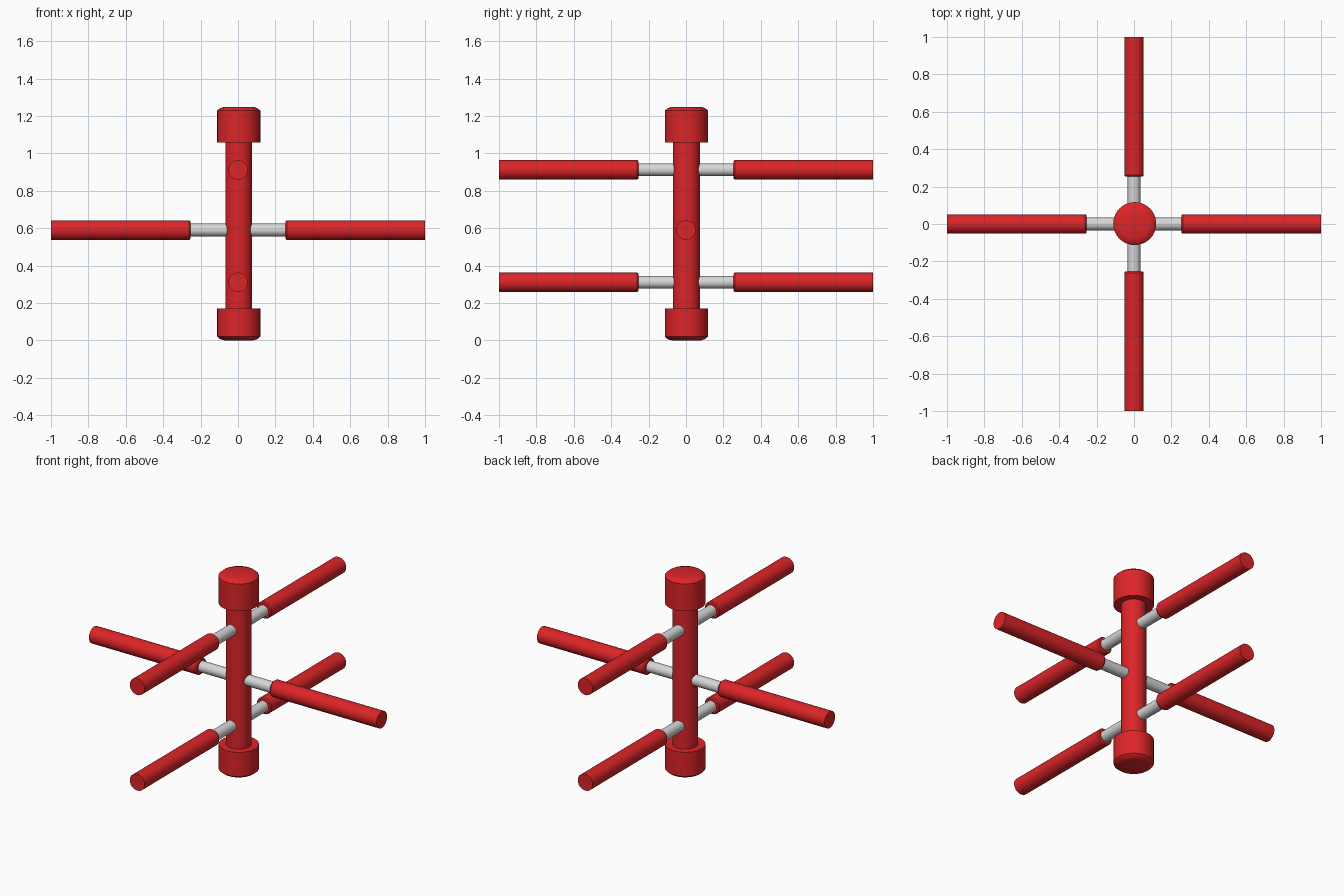
import bpy, bmesh, math
from mathutils import Matrix, Vector

if "Cube" in bpy.data.objects:
    bpy.data.objects.remove(bpy.data.objects["Cube"])


def material(name, colour):
    m = bpy.data.materials.new(name)
    m.diffuse_color = (*colour, 1)
    m.use_nodes = True
    m.node_tree.nodes["Principled BSDF"].inputs["Base Color"].default_value = m.diffuse_color
    return m


RED = material("red", (0.72, 0.018, 0.021))
GREY = material("light grey", (0.68, 0.68, 0.68))


def lathe(name, profile, mat, direction=(0, 0, 1), origin=(0, 0, 0), sides=40):
    """Spin a (radius, distance) profile about an axis and cap both ends."""
    bm = bmesh.new()
    rings = [[bm.verts.new((r * math.cos(2 * math.pi * i / sides),
                            r * math.sin(2 * math.pi * i / sides), h))
              for i in range(sides)] for r, h in profile]
    for a, b in zip(rings, rings[1:]):
        for i in range(sides):
            j = (i + 1) % sides
            bm.faces.new((a[i], a[j], b[j], b[i]))
    bm.faces.new(rings[0][::-1])
    bm.faces.new(rings[-1])
    turn = Vector((0, 0, 1)).rotation_difference(Vector(direction)).to_matrix().to_4x4()
    bm.transform(Matrix.Translation(origin) @ turn)
    bmesh.ops.recalc_face_normals(bm, faces=bm.faces)
    me = bpy.data.meshes.new(name)
    bm.to_mesh(me)
    bm.free()
    me.materials.append(mat)
    ob = bpy.data.objects.new(name, me)
    bpy.context.collection.objects.link(ob)
    bpy.context.view_layer.objects.active = ob
    ob.select_set(True)
    bpy.ops.object.shade_smooth_by_angle(angle=math.radians(35))
    ob.select_set(False)
    return ob


# Central column with a rounded cap at each end
CENTRE = (0.004, 0.002, 0)
lathe("column", [(0.072, 0.1), (0.072, 1.15)], RED, origin=CENTRE)
lathe("bottom_cap", [(0.077, 0), (0.1, 0.007), (0.115, 0.02), (0.115, 0.171)],
      RED, origin=CENTRE)
lathe("top_cap", [(0.115, 1.058), (0.115, 1.229), (0.1, 1.242), (0.077, 1.249)],
      RED, origin=CENTRE)

# Arms: thin grey pin out of the column, thicker red grip with chamfered inner end
arms = [("right", (1, 0, 0), 0.59), ("left", (-1, 0, 0), 0.59),
        ("upper_back", (0, 1, 0), 0.912), ("upper_front", (0, -1, 0), 0.912),
        ("lower_back", (0, 1, 0), 0.311), ("lower_front", (0, -1, 0), 0.311)]
for name, d, z in arms:
    lathe(name + "_pin", [(0.034, 0.03), (0.034, 0.3)], GREY, d, (0, 0, z), 32)
    lathe(name + "_grip", [(0.046, 0.253), (0.052, 0.261), (0.052, 1.0)],
          RED, d, (0, 0, z), 32)
